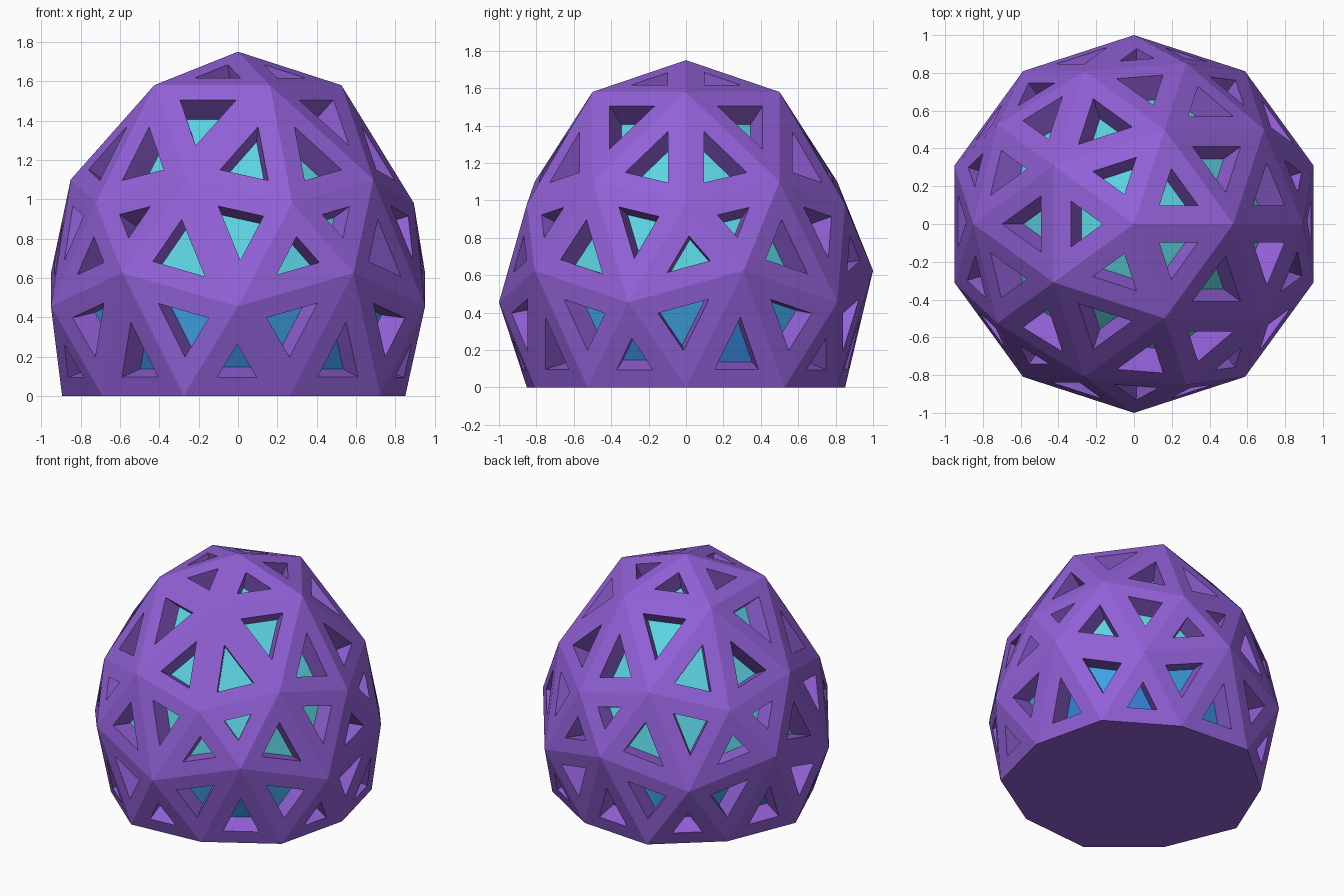
import bpy, bmesh, math

if "Cube" in bpy.data.objects:
    bpy.data.objects.remove(bpy.data.objects["Cube"])

# Flat colours (linear)
def material(name, rgb):
    m = bpy.data.materials.new(name)
    m.diffuse_color = (*rgb, 1)
    m.use_nodes = True
    m.node_tree.nodes["Principled BSDF"].inputs["Base Color"].default_value = m.diffuse_color
    return m

mats = [material("purple", (0.29, 0.12, 0.69)),
        material("cyan", (0.107, 0.66, 0.76)),
        material("sky blue", (0.05, 0.36, 0.76)),
        material("blue", (0.035, 0.23, 0.66))]

# Height of each ring of the unit icosphere after stretching
RINGS = {1.0: 1.75, 0.851: 1.58, 0.526: 1.10, 0.447: 0.98, -0.447: 0.0, -0.526: 0.0}

def new_height(v):
    if abs(v.z) < 0.1:  # zigzag belt
        k = round((math.degrees(math.atan2(v.y, v.x)) + 90) / 36)
        return 0.455 if k % 2 == 0 else 0.625
    return RINGS[min(RINGS, key=lambda r: abs(r - v.z))]

# Faceted dome, open below
bm = bmesh.new()
bmesh.ops.create_icosphere(bm, subdivisions=2, radius=1)
bmesh.ops.delete(bm, geom=[v for v in bm.verts if v.co.z < -0.6], context='VERTS')
for v in bm.verts:
    v.co.z = new_height(v.co)
bm.normal_update()

# Triangular windows sunk into every facet
panels = bm.faces[:]
bmesh.ops.inset_individual(bm, faces=panels, thickness=0.1, depth=0, use_even_offset=True)
bm.normal_update()
bmesh.ops.inset_individual(bm, faces=panels, thickness=0, depth=-0.15)
for f in panels:
    # colour by height of the window
    z = f.calc_center_median().z
    f.material_index = 1 if z > 0.55 else 2 if z > 0.3 else 3

# Flat base
bmesh.ops.holes_fill(bm, edges=[e for e in bm.edges if e.is_boundary], sides=0)
bmesh.ops.recalc_face_normals(bm, faces=bm.faces[:])

mesh = bpy.data.meshes.new("faceted_dome")
bm.to_mesh(mesh)
bm.free()
for m in mats:
    mesh.materials.append(m)
bpy.context.collection.objects.link(bpy.data.objects.new("faceted_dome", mesh))
